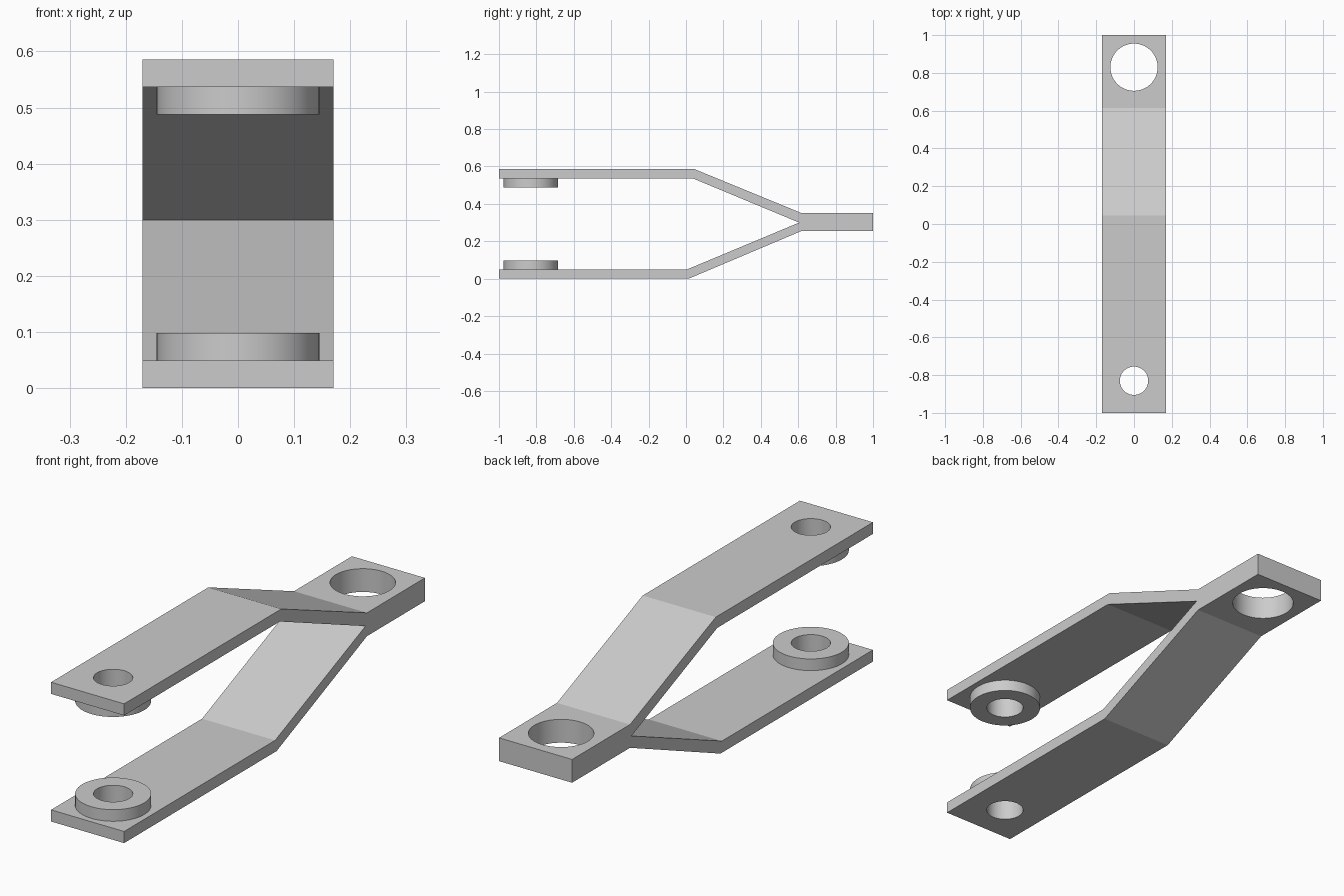
import bpy
import bmesh
import math

if "Cube" in bpy.data.objects:
    bpy.data.objects.remove(bpy.data.objects["Cube"], do_unlink=True)

HALF_W = 0.17      # half width of the strip
HEIGHT = 0.586     # overall height
HOLE_Y = 0.83      # distance of the hole axes from the middle

grey = bpy.data.materials.new("plain_grey")
grey.use_nodes = True
grey.diffuse_color = (0.6, 0.6, 0.6, 1)
grey.node_tree.nodes["Principled BSDF"].inputs["Base Color"].default_value = (0.6, 0.6, 0.6, 1)


def add_object(name, bm):
    bmesh.ops.recalc_face_normals(bm, faces=bm.faces)
    mesh = bpy.data.meshes.new(name)
    bm.to_mesh(mesh)
    bm.free()
    obj = bpy.data.objects.new(name, mesh)
    mesh.materials.append(grey)
    bpy.context.collection.objects.link(obj)
    return obj


def cylinder(name, radius, y, z0, z1):
    bm = bmesh.new()
    bmesh.ops.create_cone(bm, cap_ends=True, segments=64,
                          radius1=radius, radius2=radius, depth=z1 - z0)
    bmesh.ops.translate(bm, verts=bm.verts, vec=(0, y, (z0 + z1) / 2))
    return add_object(name, bm)


def activate(obj):
    bpy.ops.object.select_all(action='DESELECT')
    obj.select_set(True)
    bpy.context.view_layer.objects.active = obj


def drill(obj, cutter):
    mod = obj.modifiers.new("hole", 'BOOLEAN')
    mod.operation = 'DIFFERENCE'
    mod.solver = 'EXACT'
    mod.object = cutter
    activate(obj)
    bpy.ops.object.modifier_apply(modifier=mod.name)


# Forked strip: side profile (y, z) extruded across the width
profile = [(-1, 0), (0.014, 0), (0.615, 0.254), (1, 0.254),
           (1, 0.352), (0.615, 0.352), (0.045, HEIGHT), (-1, HEIGHT),
           (-1, 0.537), (0.035, 0.537), (0.605, 0.3), (0.004, 0.049), (-1, 0.049)]
bm = bmesh.new()
side = bm.faces.new([bm.verts.new((-HALF_W, y, z)) for y, z in profile])
extruded = bmesh.ops.extrude_face_region(bm, geom=[side])["geom"]
bmesh.ops.translate(bm, vec=(2 * HALF_W, 0, 0),
                    verts=[v for v in extruded if isinstance(v, bmesh.types.BMVert)])
fork = add_object("forked_strip", bm)

# Round bosses on the inner faces of both arms
lower_boss = cylinder("lower_boss", 0.145, -HOLE_Y, 0.049, 0.098)
upper_boss = cylinder("upper_boss", 0.145, -HOLE_Y, 0.488, 0.537)

# Bolt holes through the arms and bosses, larger hole through the tail
arm_cutter = cylinder("arm_hole_cutter", 0.075, -HOLE_Y, -0.2, 0.8)
tail_cutter = cylinder("tail_hole_cutter", 0.125, HOLE_Y, -0.2, 0.8)
drill(fork, tail_cutter)
for part in (fork, lower_boss, upper_boss):
    drill(part, arm_cutter)
    activate(part)
    bpy.ops.object.shade_smooth_by_angle(angle=math.radians(20))

for cutter in (arm_cutter, tail_cutter):
    bpy.data.objects.remove(cutter, do_unlink=True)
